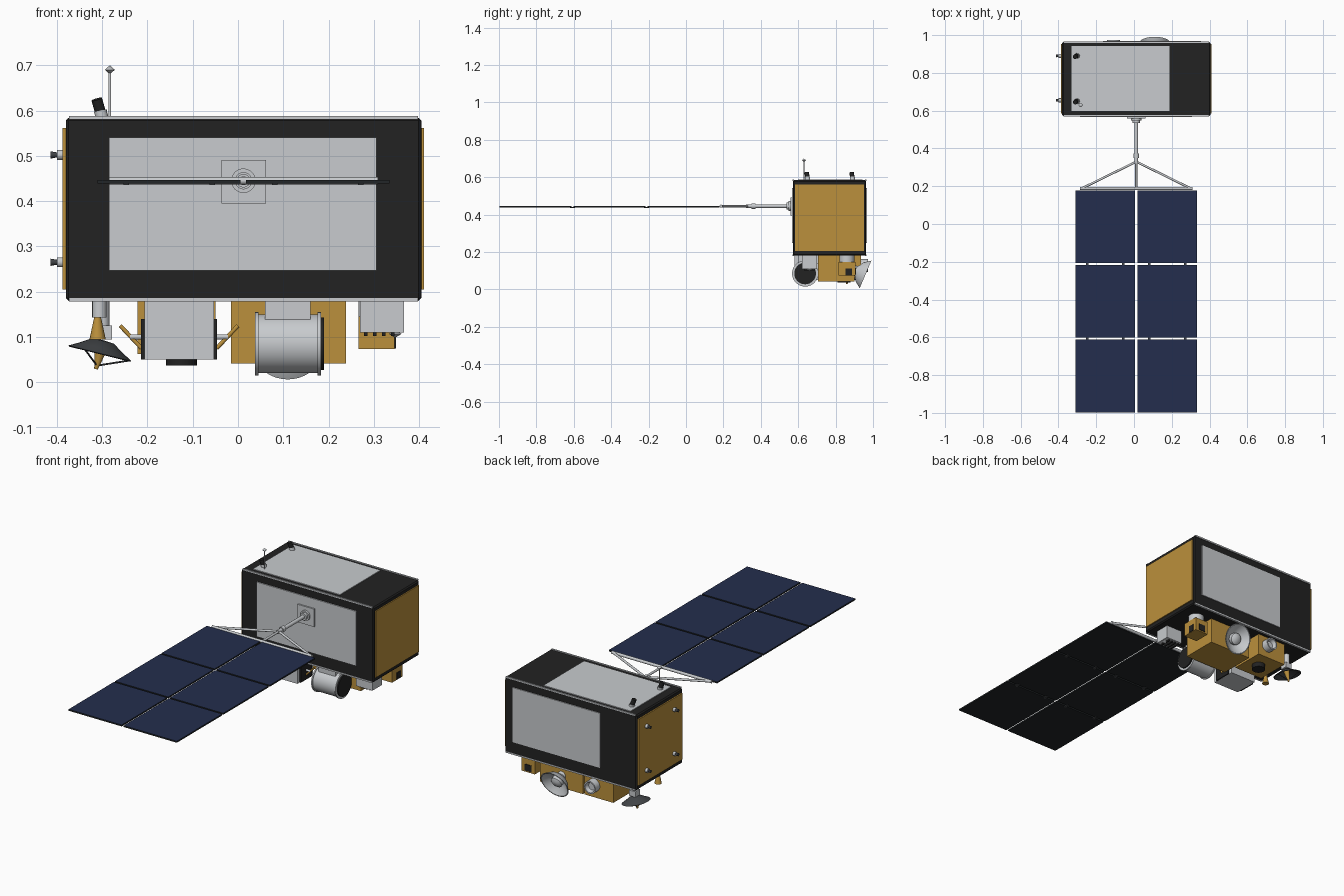
import bpy, bmesh, math
from mathutils import Vector, Matrix

cube = bpy.data.objects.get("Cube")
if cube:
    bpy.data.objects.remove(cube, do_unlink=True)


def material(name, r, g, b):
    m = bpy.data.materials.new(name)
    m.use_nodes = True
    m.diffuse_color = (r, g, b, 1)
    m.node_tree.nodes["Principled BSDF"].inputs["Base Color"].default_value = (r, g, b, 1)
    return m


BLACK = material("black blanket", .016, .016, .016)
WHITE = material("light grey radiator", .58, .6, .62)
GOLD = material("gold foil", .5, .28, .045)
BLUE = material("solar cell blue", .017, .027, .075)
CARBON = material("carbon backing", .016, .019, .021)
GREY = material("dark grey dish", .055, .06, .065)

CX = .012  # centre line of bus and array


def finish(name, bm, mats, smooth=False):
    mesh = bpy.data.meshes.new(name)
    bmesh.ops.recalc_face_normals(bm, faces=bm.faces)
    bm.to_mesh(mesh)
    bm.free()
    for m in mats:
        mesh.materials.append(m)
    ob = bpy.data.objects.new(name, mesh)
    bpy.context.collection.objects.link(ob)
    if smooth:
        bpy.ops.object.select_all(action='DESELECT')
        ob.select_set(True)
        bpy.context.view_layer.objects.active = ob
        bpy.ops.object.shade_smooth_by_angle(angle=math.radians(35))
    return ob


def box(name, x, y, z, mat, bevel=0):
    """Box given by its (low, high) range on each axis."""
    bm = bmesh.new()
    size = [b - a for a, b in (x, y, z)]
    mid = [(a + b) / 2 for a, b in (x, y, z)]
    bmesh.ops.create_cube(bm, size=1, matrix=Matrix.Translation(mid) @ Matrix.Diagonal((*size, 1)))
    if bevel:
        bmesh.ops.bevel(bm, geom=bm.edges[:], offset=bevel, segments=1, affect='EDGES')
    return finish(name, bm, [mat])


def lathe(name, profile, origin, axis, mat, sides=32):
    """Revolve (radius, height) points around an axis through origin."""
    bm = bmesh.new()
    turn = Vector((0, 0, 1)).rotation_difference(Vector(axis).normalized()).to_matrix()
    verts = [bm.verts.new((r, 0, h)) for r, h in profile]
    edges = [bm.edges.new(p) for p in zip(verts, verts[1:])]
    bmesh.ops.spin(bm, geom=verts + edges, cent=(0, 0, 0), axis=(0, 0, 1),
                   angle=math.tau, steps=sides, use_duplicate=False)
    bmesh.ops.remove_doubles(bm, verts=bm.verts, dist=1e-5)
    bmesh.ops.transform(bm, matrix=Matrix.Translation(origin) @ turn.to_4x4(), verts=bm.verts)
    return finish(name, bm, [mat], True)


def rod(name, p, q, r, mat, r2=None, sides=16):
    """Capped cylinder or cone from p to q."""
    p, q = Vector(p), Vector(q)
    h = (q - p).length
    return lathe(name, [(0, 0), (r, 0), (r if r2 is None else r2, h), (0, h)], p, q - p, mat, sides)


# Main bus with radiators, foil ends and edge rails
box("bus_body", (-.38, .405), (.572, .963), (.18, .584), BLACK, .006)
box("front_radiator", (-.285, .306), (.566, .574), (.247, .541), WHITE)
box("back_radiator", (-.165, .355), (.961, .968), (.247, .541), WHITE)
box("top_radiator", (-.33, .188), (.598, .943), (.58, .588), WHITE)
for side, x in (("right", (-.387, -.378)), ("left", (.403, .411))):
    box(side + "_foil_panel", x, (.584, .953), (.205, .562), GOLD)
for y in (.57, .957):
    for z in (.178, .58):
        box("edge_rail", (-.373, .398), (y, y + .008), (z, z + .008), WHITE)

# Solar array: two columns of three panels with a blue upper face
for x in ((-.31, .006), (.018, .334)):
    for row in range(3):
        top = .178 - row * .395
        panel = box("solar_panel", x, (top - .385, top), (.439, .447), BLUE)
        panel.data.materials.append(CARBON)
        for f in panel.data.polygons:
            f.material_index = int(f.normal.z < .5)
        if row:
            for t in (.2, .8):
                hx = x[0] + t * .316
                box("panel_hinge", (hx - .006, hx + .006), (top - .008, top + .018), (.436, .441), GREY)

# Array yoke and boom
Z = .445
rod("yoke_bar", (-.285, .188, Z), (.309, .188, Z), .008, WHITE)
for s in (-1, 1):
    rod("yoke_brace", (CX + s * .285, .19, Z), (CX, .33, Z), .006, WHITE)
rod("yoke_spine", (CX, .188, Z), (CX, .36, Z), .006, WHITE)
rod("boom", (CX, .32, Z), (CX, .57, Z), .01, WHITE)
rod("boom_joint", (CX, .35, Z), (CX, .372, Z), .015, WHITE)
lathe("boom_flange", [(0, 0), (.019, 0), (.019, .012), (.027, .012), (.027, .03), (0, .03)],
      (CX, .536, Z), (0, 1, 0), WHITE)
box("boom_mount_plate", (-.036, .062), (.558, .568), (.395, .491), WHITE)

# Thrusters on the right end
for y in (.655, .89):
    for z in (.265, .502):
        rod("thruster_base", (-.38, y, z), (-.4, y, z), .011, WHITE)
        rod("thruster_nozzle", (-.397, y, z), (-.414, y, z), .005, GREY, .008)

# Roof trackers and whip antenna
for y in (.65, .89):
    rod("tracker_base", (-.3, y, .582), (-.304, y, .6), .014, WHITE)
    rod("tracker_tube", (-.304, y, .597), (-.312, y - .005, .625), .012, BLACK)
rod("whip_mast", (-.283, .63, .585), (-.283, .63, .685), .003, WHITE)
lathe("whip_tip", [(0, -.01), (.011, 0), (0, .01)], (-.283, .63, .69), (0, 0, 1), WHITE, 8)

# Drum instrument with its axis across the bus
lathe("drum_body", [(0, 0), (.07, 0), (.07, .007), (.065, .007), (.065, .138),
                    (.07, .138), (.07, .145), (0, .145)], (.038, .637, .085), (1, 0, 0), WHITE, 40)
rod("drum_dark_end", (.182, .637, .085), (.19, .637, .085), .058, BLACK, sides=40)
box("drum_bracket", (.06, .16), (.6, .72), (.135, .182), WHITE)

# Large foil box carrying the back-facing dish
box("large_foil_box", (-.016, .238), (.705, .9), (.041, .182), GOLD)
lathe("back_dish", [(.022, -.06), (.03, -.05), (.055, -.035), (.08, 0), (.075, 0),
                    (.05, -.025), (.03, -.035), (.03, -.015), (.015, -.005), (0, -.005)],
      (.11, .96, .08), (.92, 0, 0) and (0, .92, -.39), WHITE, 40)
rod("back_dish_mount", (.11, .89, .108), (.11, .93, .094), .024, WHITE)

# Smaller foil box with round port and downward lens
box("small_foil_box", (-.222, -.05), (.75, .935), (.062, .182), GOLD)
lathe("round_port", [(.034, 0), (.034, .04), (.027, .04), (.02, .02), (0, .02)],
      (-.108, .933, .128), (0, 1, 0), WHITE)
rod("downward_lens", (-.125, .845, .065), (-.125, .845, .037), .034, BLACK, sides=32)

# Boxed imager with dark cheeks, side axles and foil struts
box("imager_box", (-.207, -.053), (.58, .715), (.05, .182), WHITE)
for s in (-1, 1):
    c = -.13
    box("imager_cheek", sorted((c + s * .075, c + s * .084)), (.6, .695), (.05, .14), BLACK)
    rod("imager_axle", (c + s * .08, .648, .1), (c + s * .108, .648, .1), .006, WHITE)
    rod("foil_strut", (c + s * .083, .648, .075), (c + s * .13, .648, .125), .0045, GOLD)

# Horn antenna
rod("horn_mount", (-.306, .68, .182), (-.306, .68, .143), .016, WHITE)
rod("horn", (-.31, .68, .146), (-.31, .68, .095), .007, GOLD, .018)

# Steerable dish pointing down
aim = Vector((-.24, 0, -.97)).normalized()
rim = Vector((-.305, .86, .064))
rod("dish_mount", (-.3, .86, .182), (-.3, .86, .12), .016, WHITE)
box("dish_gimbal", (-.315, -.278), (.84, .88), (.095, .125), WHITE)
lathe("steerable_dish", [(0, -.03), (.025, -.028), (.05, -.012), (.072, 0), (.068, .002),
                         (.045, -.007), (.02, -.02), (0, -.022)], rim, aim, GREY)
rod("dish_feed", rim - aim * .02, rim + aim * .036, .016, GOLD, .004)
for k in range(3):
    a = k * math.tau / 3
    edge = rim + Vector((.065 * math.cos(a), .065 * math.sin(a), -.016 * math.cos(a)))
    rod("feed_strut", edge, rim + aim * .028, .002, GREY, sides=6)

# Left-hand instruments: white unit with fins, and foil scanner
box("left_unit", (.269, .366), (.62, .7), (.11, .182), WHITE)
for k in range(4):
    x = .278 + k * .02
    box("left_unit_fin", (x, x + .008), (.63, .69), (.102, .112), BLACK)
lathe("left_unit_tip", [(0, 0), (.014, .009), (0, .018)], (.347, .66, .098), (0, 0, 1), WHITE, 8)
rod("scanner_neck", (.306, .86, .182), (.306, .86, .14), .04, WHITE, sides=32)
box("scanner_box", (.266, .346), (.815, .905), (.073, .145), GOLD)
box("scanner_window", (.344, .349), (.853, .888), (.075, .112), BLACK)
box("scanner_back_window", (.285, .325), (.903, .908), (.08, .115), BLACK)
